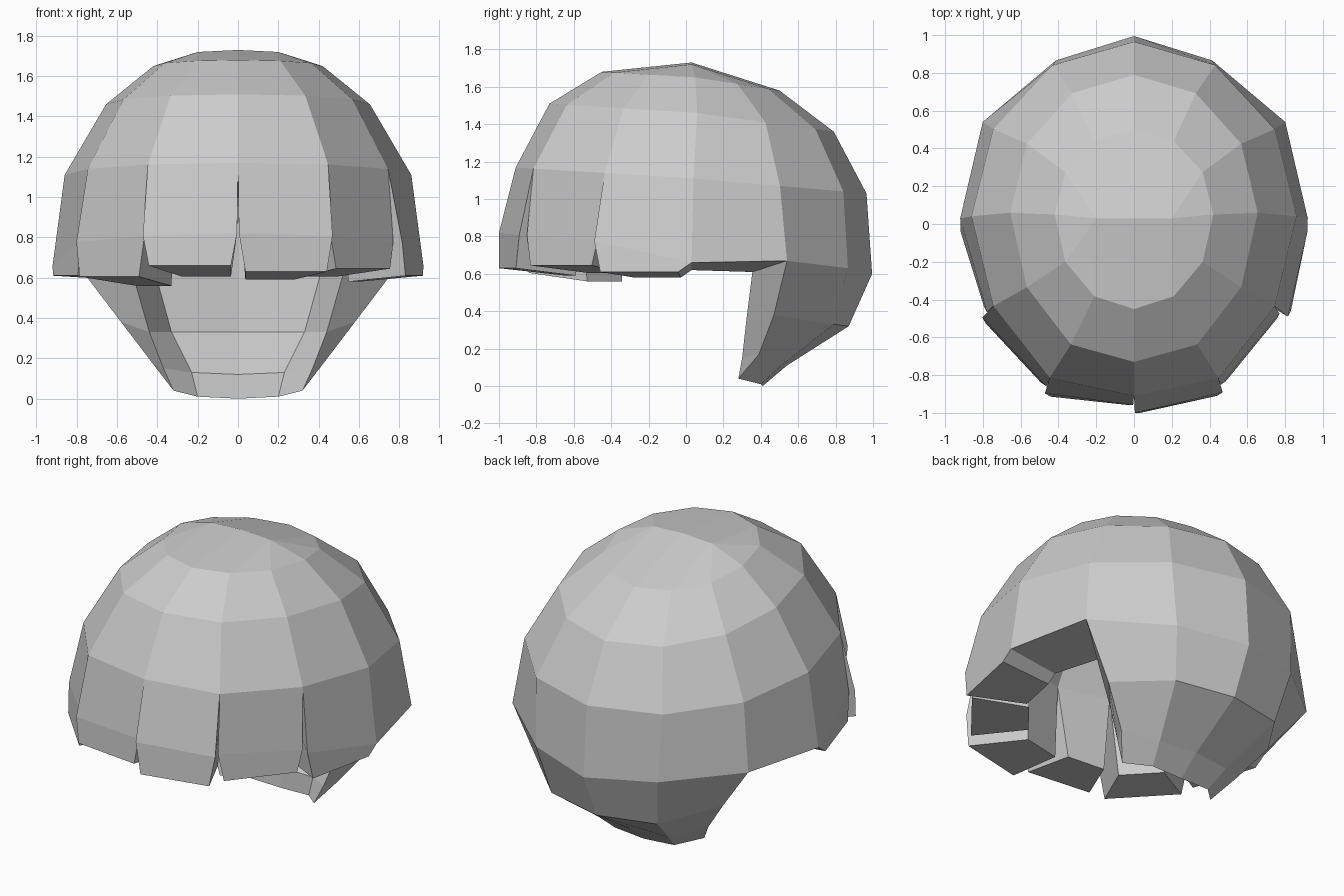
import bpy, bmesh, math

if "Cube" in bpy.data.objects:
    bpy.data.objects.remove(bpy.data.objects["Cube"])

bm = bmesh.new()


def vert(p):
    return bm.verts.new(p)


def face(*vs):
    return bm.faces.new(vs)


def point(ring, deg, scale=1.0, z=None):
    """Point on an egg-shaped ring; 0 degrees is the front, 90 the right side."""
    width, yc, y_front, y_back, z_front, z_side, z_back = ring
    s, c = math.sin(math.radians(deg)), math.cos(math.radians(deg))
    y_end, z_end = (y_front, z_front) if c > 0 else (y_back, z_back)
    height = z_side + (z_end - z_side) * abs(c) if z is None else z
    return (width * s * scale, yc + (y_end - yc) * abs(c) * scale, height)


def loop(ring, bulge=1.0):
    return [vert(point(ring, 30 * k, bulge if k in (1, 11) else 1)) for k in range(12)]


def band(a, b, ks):
    for k in ks:
        n = (k + 1) % 12
        face(a[k], a[n], b[n], b[k])


def cap(ring, spine):
    """Close a ring onto a short left-centre-right ridge."""
    left, centre, right = spine
    for k in range(12):
        a, b = ring[k], ring[(k + 1) % 12]
        if k in (0, 5):
            face(a, b, right, centre) if k == 0 else face(a, b, centre, right)
        elif k in (6, 11):
            face(a, b, left, centre) if k == 6 else face(a, b, centre, left)
        else:
            face(a, b, right if k < 6 else left)


# rings: half width, centre y, front y, back y, front z, side z, back z
OUT = [(0.42, 0.05, -0.45, 0.50, 1.68, 1.65, 1.58),
       (0.655, 0.06, -0.73, 0.79, 1.51, 1.46, 1.36),
       (0.86, 0.04, -0.91, 0.965, 1.17, 1.11, 1.03)]
BROW = (0.92, 0.03, -1.00, 0.995, 0.82, 0.73, 0.60)
INN = [(0.28, 0.03, -0.32, 0.36, 1.46, 1.44, 1.38),
       (0.47, 0.03, -0.52, 0.58, 1.32, 1.28, 1.20),
       (0.60, 0.03, -0.66, 0.72, 1.06, 1.02, 0.95)]
RIM = (0.60, 0.03, -0.64, 0.68, 0.60, 0.62, 0.60)

# crown, outside and inside
o = [loop(r, b) for r, b in zip(OUT, (1, 1.02, 1.04))]
i = [loop(r) for r in INN]
for shell in (o, i):
    for a, b in zip(shell, shell[1:]):
        band(a, b, range(12))
cap(o[0], [vert((x, 0.03, z)) for x, z in ((-0.2, 1.72), (0, 1.73), (0.2, 1.72))])
cap(i[0], [vert((x, 0.03, 1.5)) for x in (-0.12, 0, 0.12)])

# back panels
back = range(3, 10)
heights = (0.60, 0.63, 0.67, 0.66)
ob = {k: vert(point(BROW, 30 * k, 1, heights[abs(k - 6)])) for k in back}
ib = {k: vert(point(RIM, 30 * k)) for k in back}
for k in (5, 7):
    ob[k].co.x *= 0.9
    ib[k].co.x *= 1.35
for k in (4, 8):
    ob[k].co.x *= 1.005
    ob[k].co.y = 0.54
band(o[2], ob, range(3, 9))
band(i[2], ib, range(3, 9))
for k in (3, 8):
    face(ob[k], ob[k + 1], ib[k + 1], ib[k])


# nape flap: each row gives edge, middle and centre points
def nape_row(edge, mid, centre):
    flip = lambda p: (-p[0], p[1], p[2])
    return dict(zip(range(4, 9), map(vert, (edge, mid, centre, flip(mid), flip(edge)))))


tip = nape_row((0.32, 0.28, 0.04), (0.20, 0.40, 0.01), (0, 0.41, 0.0))
outer = [ob, nape_row((0.58, 0.47, 0.38), (0.36, 0.79, 0.33), (0, 0.87, 0.32)),
         nape_row((0.42, 0.39, 0.17), (0.24, 0.51, 0.11), (0, 0.54, 0.11)), tip]
inner = [ib, nape_row((0.44, 0.32, 0.33), (0.33, 0.60, 0.33), (0, 0.66, 0.33)),
         nape_row((0.37, 0.30, 0.15), (0.23, 0.40, 0.13), (0, 0.42, 0.12)), tip]
for rows in (outer, inner):
    for a, b in zip(rows, rows[1:]):
        band(a, b, range(4, 8))
for k in (4, 8):
    for n in range(2):
        face(outer[n][k], outer[n + 1][k], inner[n + 1][k], inner[n][k])
    face(outer[2][k], tip[k], inner[2][k])

# fringe locks: first column, swing at both ends, outer lip z, inner lip z
LOCKS = [(0, 1.0, 1.03, 0.63, 0.59), (1, 0.99, 0.97, 0.645, 0.605),
         (2, 1.02, 1.0, 0.61, 0.58), (9, 1.0, 0.975, 0.61, 0.59),
         (10, 1.01, 1.0, 0.605, 0.56), (11, 1.035, 0.96, 0.66, 0.605)]
for k, s0, s1, z_out, z_in in LOCKS:
    ends = []
    for col, s, side in ((k, s0, 1), (k + 1, s1, -1)):
        deg, c = 30 * col, col % 12
        joined = c in (3, 9)        # the side locks run on into the back panels
        mid = ob[c] if joined else vert(point(BROW, deg + 0.3 * side, s))
        lip = vert(point(BROW, deg + (4 if joined else 2.3) * side, s, z_out))
        inlip = vert(point(RIM, deg + (5 if joined else 3.5) * side, s, z_in))
        if joined:
            face(mid, lip, inlip, ib[c])
            ends.append(([o[2][c], mid, lip, inlip], [inlip, ib[c], i[2][c]]))
        else:
            face(o[2][c], mid, lip, inlip, i[2][c])
            ends.append(([o[2][c], mid, lip, inlip], [inlip, i[2][c]]))
    (a, a_in), (b, b_in) = ends
    for n in range(3):
        face(a[n], b[n], b[n + 1], a[n + 1])
    face(*a_in, *reversed(b_in))

bmesh.ops.recalc_face_normals(bm, faces=bm.faces)
mesh = bpy.data.meshes.new("bowl_cut_hair")
bm.to_mesh(mesh)
bm.free()

grey = bpy.data.materials.new("hair_grey")
grey.diffuse_color = (0.6, 0.6, 0.6, 1)
grey.use_nodes = True
grey.node_tree.nodes["Principled BSDF"].inputs["Base Color"].default_value = grey.diffuse_color
mesh.materials.append(grey)
bpy.context.collection.objects.link(bpy.data.objects.new("bowl_cut_hair", mesh))
